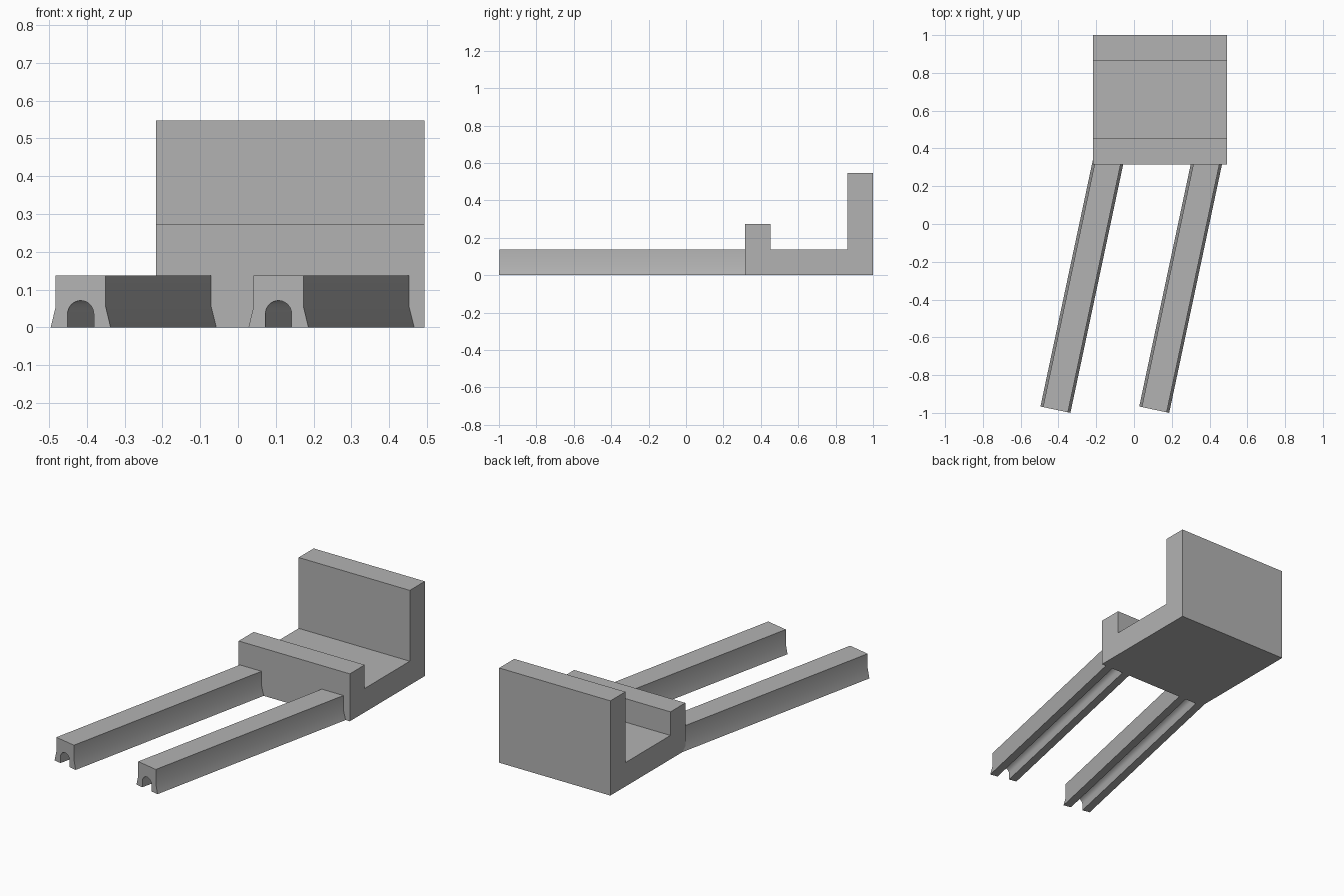
import bpy
import bmesh
from math import cos, sin, pi, radians
from mathutils import Matrix, Vector

cube = bpy.data.objects.get("Cube")
if cube:
    bpy.data.objects.remove(cube, do_unlink=True)

# Single grey material
GREY = (0.45, 0.45, 0.45, 1)
grey = bpy.data.materials.new("plain grey")
grey.use_nodes = True
grey.diffuse_color = GREY
grey.node_tree.nodes["Principled BSDF"].inputs["Base Color"].default_value = GREY


def extrude_profile(name, points, offset, smooth=False):
    """Sweep a closed 3D outline along an offset into a solid."""
    bm = bmesh.new()
    face = bm.faces.new([bm.verts.new(p) for p in points])
    swept = bmesh.ops.extrude_face_region(bm, geom=[face], use_keep_orig=True)
    moved = [g for g in swept["geom"] if isinstance(g, bmesh.types.BMVert)]
    bmesh.ops.translate(bm, verts=moved, vec=offset)
    bmesh.ops.recalc_face_normals(bm, faces=bm.faces)
    mesh = bpy.data.meshes.new(name)
    bm.to_mesh(mesh)
    bm.free()
    mesh.materials.append(grey)
    obj = bpy.data.objects.new(name, mesh)
    bpy.context.collection.objects.link(obj)
    if smooth:
        bpy.ops.object.select_all(action="DESELECT")
        obj.select_set(True)
        bpy.context.view_layer.objects.active = obj
        bpy.ops.object.shade_smooth_by_angle(angle=radians(30))
    return obj


# Block with a tall back wall, a low floor and a front lip
LEFT, RIGHT = -0.217, 0.493
FRONT, BACK = 0.316, 1.0
WALL, LIP = 0.863, 0.452
FLOOR, LIP_TOP, WALL_TOP = 0.138, 0.274, 0.547
side = [(FRONT, 0), (BACK, 0), (BACK, WALL_TOP), (WALL, WALL_TOP),
        (WALL, FLOOR), (LIP, FLOOR), (LIP, LIP_TOP), (FRONT, LIP_TOP)]
extrude_profile("stepped_block", [(LEFT, y, z) for y, z in side],
                Vector((RIGHT - LEFT, 0, 0)))

# Rail cross-section: flared feet and a round-topped channel underneath
HALF_TOP, HALF_FOOT, FLARE = 0.0675, 0.081, 0.055
R, STEPS = 0.0355, 16
section = [(-R, 0), (-HALF_FOOT, 0), (-HALF_TOP, FLARE), (-HALF_TOP, FLOOR),
           (HALF_TOP, FLOOR), (HALF_TOP, FLARE), (HALF_FOOT, 0), (R, 0)]
section += [(R * cos(pi * i / STEPS), R + R * sin(pi * i / STEPS))
            for i in range(STEPS + 1)]

# Two slanted parallel rails running into the block
for name, x in (("right_rail", -0.416), ("left_rail", 0.107)):
    rail = extrude_profile(name, [(u, 0, z) for u, z in section],
                           Vector((0, 1.345, 0)), smooth=True)
    place = Matrix.Translation((x, -0.983, 0)) @ Matrix.Rotation(radians(-12), 4, "Z")
    rail.data.transform(place)
